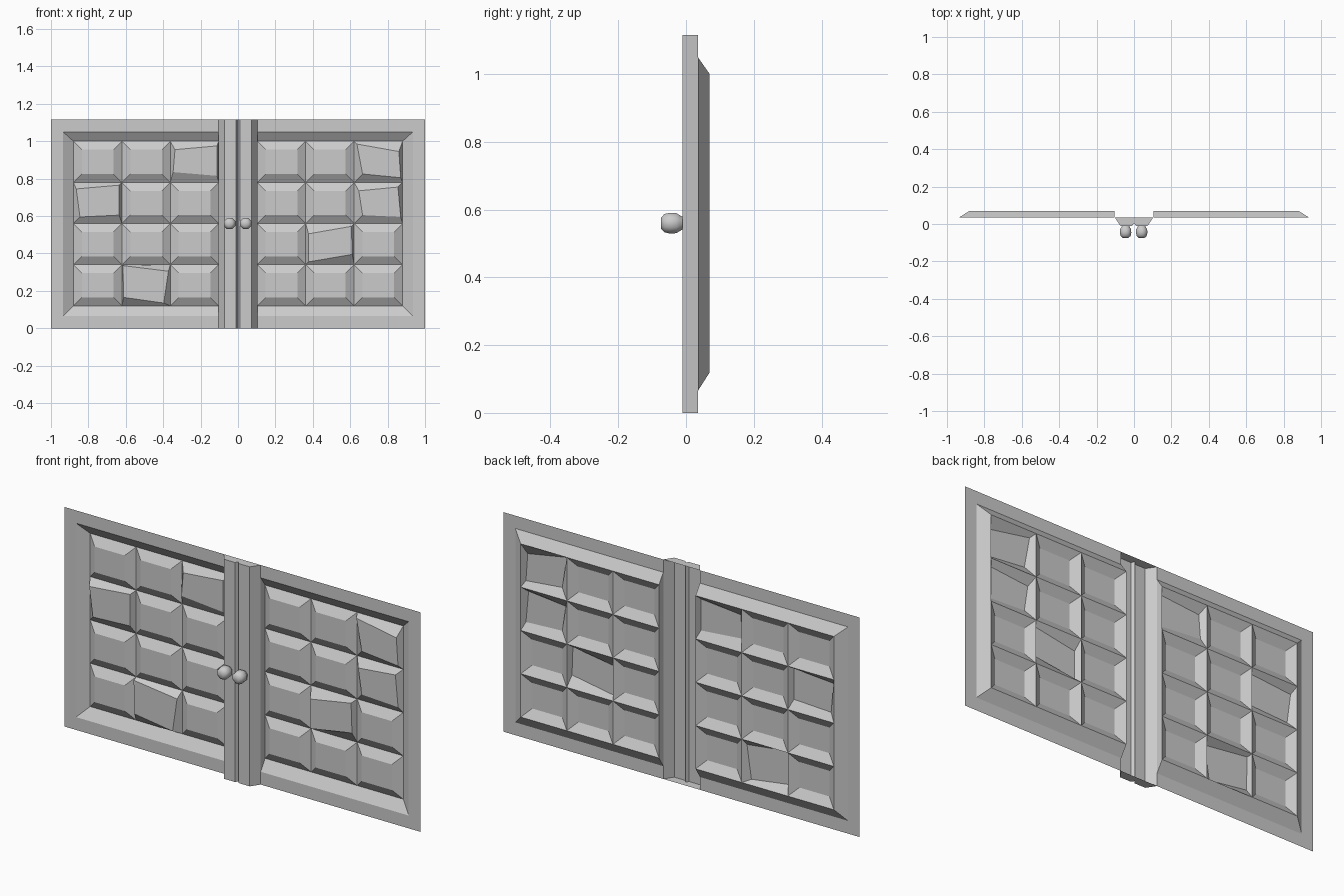
import bpy, bmesh, math

if "Cube" in bpy.data.objects:
    bpy.data.objects.remove(bpy.data.objects["Cube"])

H = 1.115                       # door height
Y_FRAME, Y_BACK, Y_POST = 0.035, 0.07, -0.01
Y_TILE = 0.042                  # front of the raised tiles
XS = [0.103, 0.362, 0.621, 0.88]
ZS = [0.12, 0.34, 0.56, 0.78, 1.0]
INSET_X, INSET_Z = 0.045, 0.045

# crooked tiles: (side, column from centre, row) -> corner shifts BL, BR, TR, TL in (x, z)
CROOKED = {
    (-1, 1, 0): [(-.035, 0), (.01, -.03), (.035, .01), (-.04, .04)],
    (-1, 0, 3): [(-.03, .01), (.035, -.01), (.035, .02), (-.02, 0)],
    (-1, 2, 2): [(-.01, -.01), (.03, 0), (.03, .03), (-.03, .01)],
    (1, 1, 1): [(-.03, -.03), (.035, .01), (.03, .03), (-.03, -.01)],
    (1, 2, 3): [(0, 0), (.035, -.02), (.025, -.01), (-.03, .03)],
    (1, 2, 2): [(0, 0), (.035, -.01), (.02, .02), (-.02, 0)],
}


def sheet(name, faces):
    """Object from a list of polygons; front faces look toward -y."""
    bm = bmesh.new()
    for pts in faces:
        bm.faces.new([bm.verts.new(p) for p in pts])
    bmesh.ops.remove_doubles(bm, verts=bm.verts, dist=1e-4)
    bm.normal_update()
    for f in bm.faces:
        if f.normal.y > 1e-4:
            f.normal_flip()
    me = bpy.data.meshes.new(name)
    bm.to_mesh(me)
    bm.free()
    ob = bpy.data.objects.new(name, me)
    bpy.context.collection.objects.link(ob)
    return ob


def ring(outer, inner):
    n = len(outer)
    return [[outer[i], outer[(i + 1) % n], inner[(i + 1) % n], inner[i]] for i in range(n)]


def rect(x0, x1, z0, z1, y):
    return [(x0, y, z0), (x1, y, z0), (x1, y, z1), (x0, y, z1)]


for s, label in ((-1, "left"), (1, "right")):
    # flat frame and sloped recess edge, both stopping at the centre post
    a = s * XS[0]
    edge = rect(a, s * 1.0, 0, H, Y_FRAME)
    lip = rect(a, s * 0.935, 0.065, H - 0.065, Y_FRAME)
    bed = rect(a, s * XS[3], ZS[0], ZS[4], Y_BACK)
    faces = ring(edge, lip)[:3] + ring(lip, bed)
    sheet(label + "_frame", faces)

    # raised tiles
    tiles = []
    for c in range(3):
        xa, xb = sorted((s * XS[c], s * XS[c + 1]))
        for r in range(4):
            base = rect(xa, xb, ZS[r], ZS[r + 1], Y_BACK)
            top = rect(xa + INSET_X, xb - INSET_X, ZS[r] + INSET_Z, ZS[r + 1] - INSET_Z, Y_TILE)
            shift = CROOKED.get((s, c, r), [(0, 0)] * 4)
            top = [(x + dx, y, z + dz) for (x, y, z), (dx, dz) in zip(top, shift)]
            tiles += ring(base, top) + [[top[0], top[1], top[2]], [top[0], top[2], top[3]]]
    sheet(label + "_tiles", tiles)

    # centre post: sloped side, flat front, half of the middle groove, end caps
    prof = [(XS[0], Y_FRAME), (0.073, Y_POST), (0.01, Y_POST), (0.0, 0.006)]
    post = []
    for (x0, y0), (x1, y1) in zip(prof, prof[1:]):
        post.append([(s * x0, y0, 0), (s * x1, y1, 0), (s * x1, y1, H), (s * x0, y0, H)])
    for z in (0, H):
        post.append([(s * x, y, z) for x, y in prof] + [(0, Y_FRAME, z)])
    sheet(label + "_post", post)

    # turned knob
    kx, kz, n = (-0.045 if s < 0 else 0.041), 0.56, 8
    kprof = [(0.012, -0.012), (0.02, -0.01), (0.025, -0.018), (0.032, -0.028),
             (0.033, -0.048), (0.029, -0.064), (0.017, -0.074)]
    rings = [[(kx + q * math.cos(math.tau * (i + .5) / n), y,
               kz + q * math.sin(math.tau * (i + .5) / n)) for i in range(n)]
             for q, y in kprof]
    kf = [rings[0], rings[-1]]
    for lo, hi in zip(rings, rings[1:]):
        kf += ring(lo, hi)
    knob = sheet(label + "_knob", kf)
    bm = bmesh.new()
    bm.from_mesh(knob.data)
    bmesh.ops.recalc_face_normals(bm, faces=bm.faces)
    bm.to_mesh(knob.data)
    bm.free()
    bpy.ops.object.select_all(action='DESELECT')
    knob.select_set(True)
    bpy.context.view_layer.objects.active = knob
    bpy.ops.object.shade_smooth_by_angle(angle=math.radians(50))
